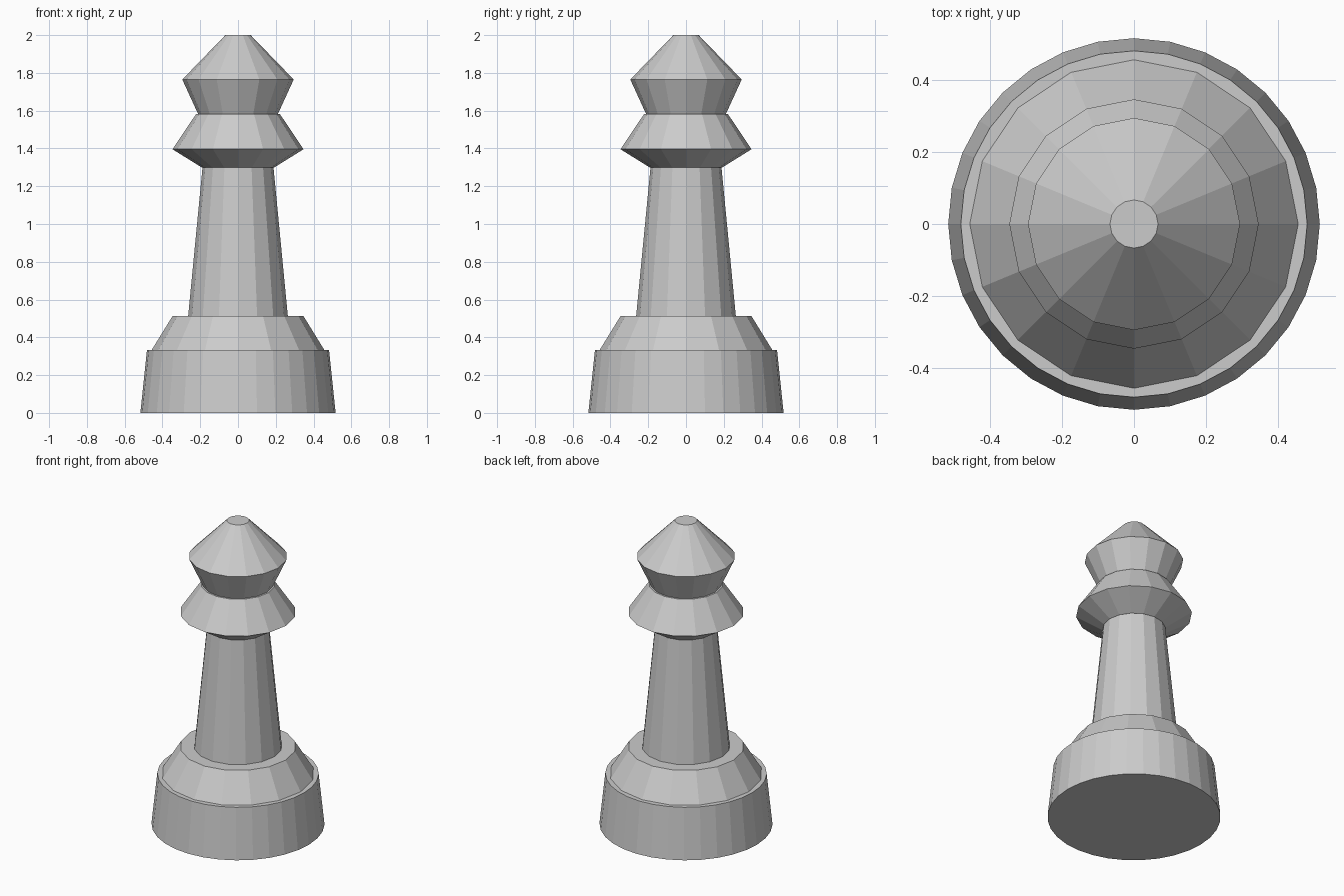
import bpy, bmesh
from math import cos, sin, tau

if "Cube" in bpy.data.objects:
    bpy.data.objects.remove(bpy.data.objects["Cube"])


def lathe(name, profile, sides):
    """Spin a (radius, height) profile into a closed, flat-shaded solid."""
    bm = bmesh.new()
    rings = [[bm.verts.new((r * cos(tau * i / sides), r * sin(tau * i / sides), z))
              for i in range(sides)] for r, z in profile]
    for low, high in zip(rings, rings[1:]):
        for i in range(sides):
            j = (i + 1) % sides
            bm.faces.new((low[i], low[j], high[j], high[i]))
    bm.faces.new(rings[0][::-1])
    bm.faces.new(rings[-1])
    mesh = bpy.data.meshes.new(name)
    bm.to_mesh(mesh)
    bm.free()
    obj = bpy.data.objects.new(name, mesh)
    bpy.context.collection.objects.link(obj)
    return obj


# Wide foot, rounder than the rest
lathe("base", [(0.517, 0), (0.482, 0.333)], 32)
# Sloped step on the foot
lathe("base_step", [(0.457, 0.333), (0.347, 0.512)], 16)
# Tapered stem
lathe("stem", [(0.264, 0.512), (0.188, 1.298)], 16)
# Flared collar
lathe("collar", [(0.19, 1.298), (0.347, 1.396), (0.222, 1.582)], 16)
# Faceted head with a small flat tip
lathe("head", [(0.211, 1.582), (0.295, 1.765), (0.067, 2.0)], 16)
